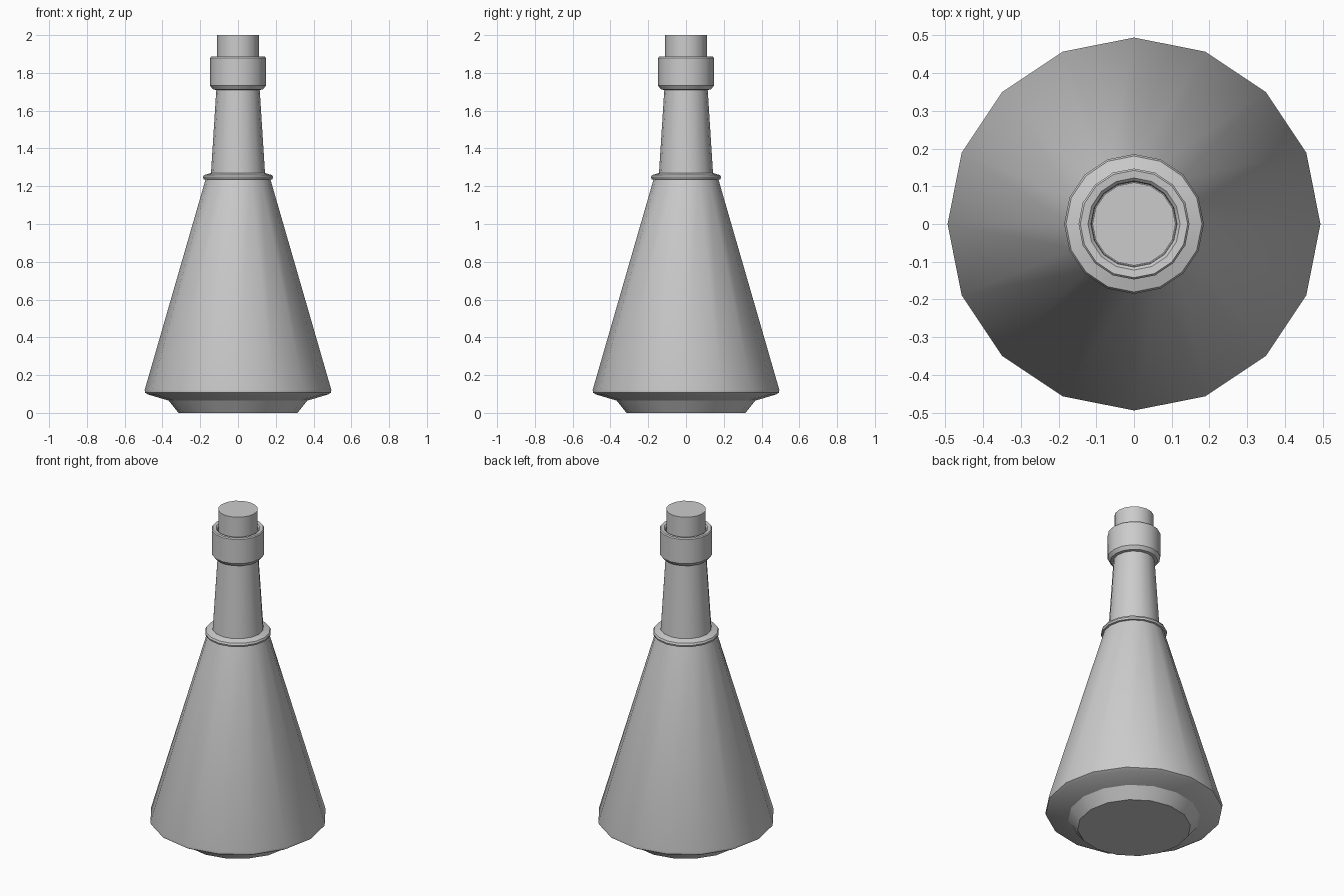
import bpy, bmesh, math

if "Cube" in bpy.data.objects:
    bpy.data.objects.remove(bpy.data.objects["Cube"])

SIDES = 16


def lathe(name, profile):
    """Revolve (radius, z) points around z and cap both ends."""
    bm = bmesh.new()
    rings = []
    for r, z in profile:
        rings.append([bm.verts.new((r * math.cos(2 * math.pi * i / SIDES),
                                    r * math.sin(2 * math.pi * i / SIDES), z))
                      for i in range(SIDES)])
    for a, b in zip(rings, rings[1:]):
        for i in range(SIDES):
            j = (i + 1) % SIDES
            bm.faces.new((a[i], a[j], b[j], b[i]))
    bm.faces.new(rings[0][::-1])
    bm.faces.new(rings[-1])
    bmesh.ops.recalc_face_normals(bm, faces=bm.faces)
    mesh = bpy.data.meshes.new(name)
    bm.to_mesh(mesh)
    bm.free()
    obj = bpy.data.objects.new(name, mesh)
    bpy.context.collection.objects.link(obj)
    bpy.ops.object.select_all(action='DESELECT')
    obj.select_set(True)
    bpy.context.view_layer.objects.active = obj
    bpy.ops.object.shade_smooth_by_angle(angle=math.radians(35))
    return obj


# Glass: foot, conical body, shoulder ring, neck and hollow-topped collar
lathe("bottle", [
    (0.315, 0.0), (0.367, 0.065),
    (0.475, 0.097), (0.492, 0.107), (0.494, 0.122),
    (0.172, 1.235),
    (0.182, 1.237), (0.185, 1.248), (0.18, 1.259), (0.143, 1.27),
    (0.115, 1.71),
    (0.132, 1.712), (0.147, 1.732), (0.147, 1.88), (0.142, 1.886),
    (0.122, 1.884), (0.114, 1.876), (0.112, 1.84),
])

# Cork stopper
lathe("cork", [(0.11, 1.80), (0.11, 2.0)])
